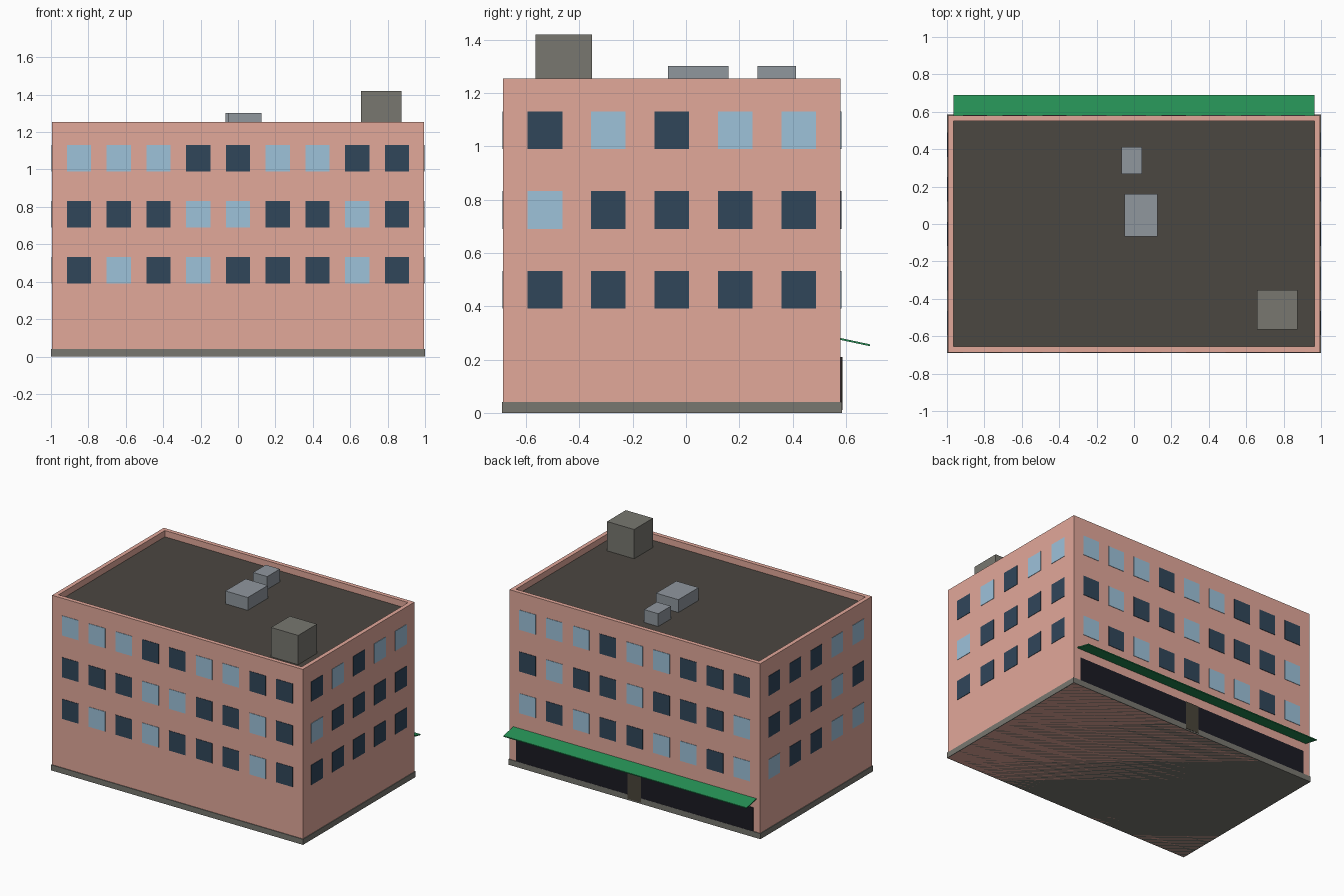
import bpy, bmesh
from mathutils import Vector

if "Cube" in bpy.data.objects:
    bpy.data.objects.remove(bpy.data.objects["Cube"])


def srgb(r, g, b):
    lin = lambda c: c / 12.92 if c <= 0.04045 else ((c + 0.055) / 1.055) ** 2.4
    return tuple(lin(v / 255) for v in (r, g, b)) + (1.0,)


def material(name, *rgb):
    m = bpy.data.materials.new(name)
    m.diffuse_color = srgb(*rgb)
    m.use_nodes = True
    m.node_tree.nodes["Principled BSDF"].inputs["Base Color"].default_value = m.diffuse_color
    return m


PINK = material("pink_plaster", 226, 168, 154)
STONE = material("grey_stone", 120, 119, 112)
ROOF = material("dark_roofing", 75, 71, 65)
METAL = material("light_metal", 144, 151, 158)
LIT = material("pale_window", 158, 194, 218)
DARK = material("dark_window", 48, 70, 90)
SHOP = material("shop_glass", 26, 26, 35)
DOOR = material("door_brown", 74, 69, 58)
GREEN = material("awning_green", 38, 145, 86)


def finish(name, bm, mats):
    bmesh.ops.recalc_face_normals(bm, faces=bm.faces)
    me = bpy.data.meshes.new(name)
    bm.to_mesh(me)
    bm.free()
    for m in mats:
        me.materials.append(m)
    ob = bpy.data.objects.new(name, me)
    bpy.context.collection.objects.link(ob)
    return ob


def add_box(bm, lo, hi, mat=0):
    verts = bmesh.ops.create_cube(bm, size=1)["verts"]
    lo, hi = Vector(lo), Vector(hi)
    for v in verts:
        v.co = (lo + hi) / 2 + v.co * (hi - lo)
    for f in {f for v in verts for f in v.link_faces}:
        f.material_index = mat


def box(name, lo, hi, mat):
    bm = bmesh.new()
    add_box(bm, lo, hi)
    return finish(name, bm, [mat])


WX, Y0, Y1, TOP = 0.995, -0.686, 0.580, 1.255   # wall extents
YC, DECK = (Y0 + Y1) / 2, 1.21

# Walls with a sunken roof behind the parapet
bm = bmesh.new()
add_box(bm, (-WX, Y0, 0), (WX, Y1, TOP))
top = max(bm.faces, key=lambda f: f.calc_center_median().z)
bmesh.ops.inset_individual(bm, faces=[top], thickness=0.03, use_even_offset=True)
deck = bmesh.ops.extrude_discrete_faces(bm, faces=[top])["faces"][0]
for v in deck.verts:
    v.co.z = DECK
deck.material_index = 1
finish("walls_and_roof", bm, [PINK, ROOF])

# Plinth
box("plinth", (-1, Y0 - 0.005, 0), (1, Y1 + 0.005, 0.04), STONE)

# Windows: rows top to bottom, each read left to right as seen from outside
ROWS_Z = (1.06, 0.761, 0.462)
FACADES = {
    "front": ((0, -1), ("LLLDDLLDD", "DDDLLDDLD", "DLDLDDDLD")),
    "right": ((1, 0), ("DLDLL", "LDDDD", "DDDDD")),
    "back": ((0, 1), ("LLLDLLDDD", "DLDDLDDDL", "LDLDDLLDL")),
    "left": ((-1, 0), ("DDDLL", "DDDLD", "LDDLL")),
}
for side, ((nx, ny), rows) in FACADES.items():
    n = Vector((nx, ny, 0))
    along = Vector((-ny, nx, 0))                 # rightwards seen from outside
    pitch = 0.2125 if ny else 0.238
    wall = Vector((0, YC, 0)) + n * (WX if nx else (Y1 - Y0) / 2)
    bm = bmesh.new()
    for z, row in zip(ROWS_Z, rows):
        for i, kind in enumerate(row):
            c = wall + along * pitch * (i - (len(row) - 1) / 2) + Vector((0, 0, z))
            half = Vector([abs(a) * 0.065 + abs(b) * 0.003 for a, b in zip(along, n)])
            half.z = 0.071
            add_box(bm, c - half, c + half, 0 if kind == "L" else 1)
    finish(side + "_windows", bm, [LIT, DARK])

# Shop front on the back wall
box("shop_window", (-0.94, Y1 - 0.004, 0.04), (0.94, Y1 + 0.004, 0.21), SHOP)
box("shop_door", (-0.052, Y1 - 0.002, 0.01), (0.052, Y1 + 0.007, 0.21), DOOR)

# Sloping awning: a thin slab sheared downwards along y
awning = box("awning", (-0.965, Y1 - 0.002, 0.274), (0.965, 0.691, 0.281), GREEN)
for v in awning.data.vertices:
    if v.co.y > Y1 + 0.05:
        v.co.z -= 0.024

# Rooftop units
box("stair_housing", (0.658, -0.565, DECK), (0.873, -0.352, 1.42), STONE)
box("large_vent", (-0.052, -0.068, DECK), (0.125, 0.16, 1.302), METAL)
box("small_vent", (-0.068, 0.268, DECK), (0.044, 0.412, 1.302), METAL)
